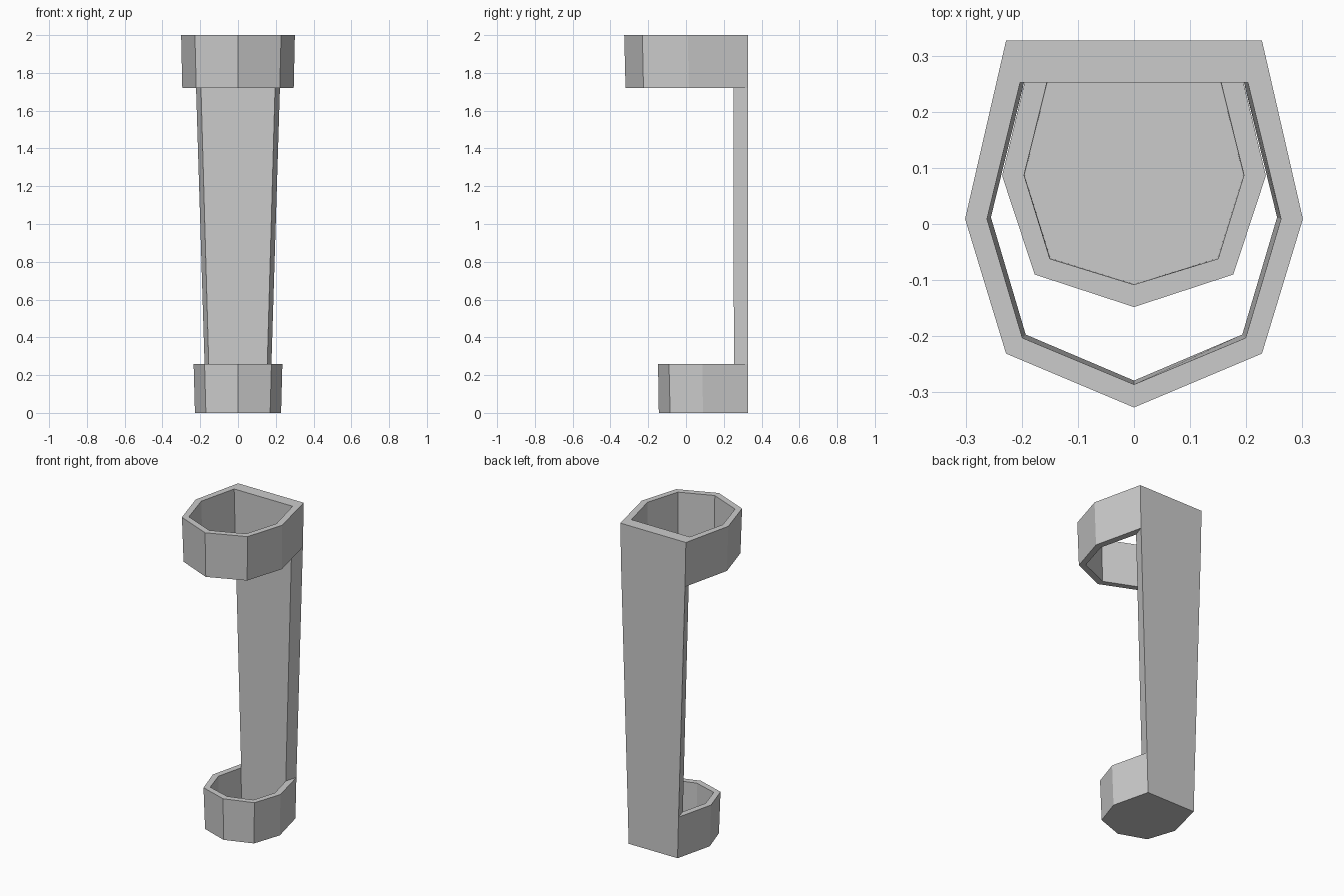
import bpy, bmesh

if "Cube" in bpy.data.objects:
    bpy.data.objects.remove(bpy.data.objects["Cube"])

bm = bmesh.new()
N = 7  # sides of every ring; side 0 is the flat back


def ring(z, back, side, front, tip):
    """Mirrored seven-sided ring: back corner, side, front corner (x, y), tip y."""
    half = [back, side, front]
    pts = half + [(0, tip)] + [(-x, y) for x, y in reversed(half)]
    return [bm.verts.new((x, y, z)) for x, y in pts]


def bridge(a, b, sides):
    for i in sides:
        j = (i + 1) % N
        bm.faces.new((a[i], a[j], b[j], b[i]))


# Outer skin, from the floor up
outer = [
    ring(0.00, (0.170, 0.327), (0.228, 0.090), (0.170, -0.084), -0.144),
    ring(0.26, (0.177, 0.327), (0.235, 0.086), (0.177, -0.090), -0.148),
    ring(1.72, (0.222, 0.327), (0.295, 0.015), (0.221, -0.225), -0.320),
    ring(2.00, (0.228, 0.327), (0.301, 0.009), (0.228, -0.231), -0.327),
]
# Inner skin, from the cup floor up
inner = [
    ring(0.03, (0.154, 0.253), (0.195, 0.087), (0.149, -0.061), -0.107),
    ring(0.26, (0.155, 0.253), (0.196, 0.087), (0.150, -0.062), -0.108),
    ring(1.72, (0.196, 0.252), (0.255, 0.012), (0.193, -0.197), -0.279),
    ring(2.00, (0.203, 0.252), (0.262, 0.009), (0.199, -0.203), -0.286),
]
every = range(N)
open_sides = range(N - 1)   # all but the back
back = [N - 1]

# Bottom cup, back strip and top collar walls
for skin in (outer, inner):
    bridge(skin[0], skin[1], every)
    bridge(skin[1], skin[2], back)
    bridge(skin[2], skin[3], every)
    bm.faces.new(skin[0])

# Rims
bridge(outer[1], inner[1], open_sides)
bridge(outer[2], inner[2], open_sides)
bridge(outer[3], inner[3], every)

# Edges of the back strip
for i in (0, N - 1):
    bm.faces.new((outer[1][i], inner[1][i], inner[2][i], outer[2][i]))

bmesh.ops.recalc_face_normals(bm, faces=bm.faces)
mesh = bpy.data.meshes.new("open_holder")
bm.to_mesh(mesh)
bm.free()
bpy.context.collection.objects.link(bpy.data.objects.new("open_holder", mesh))
